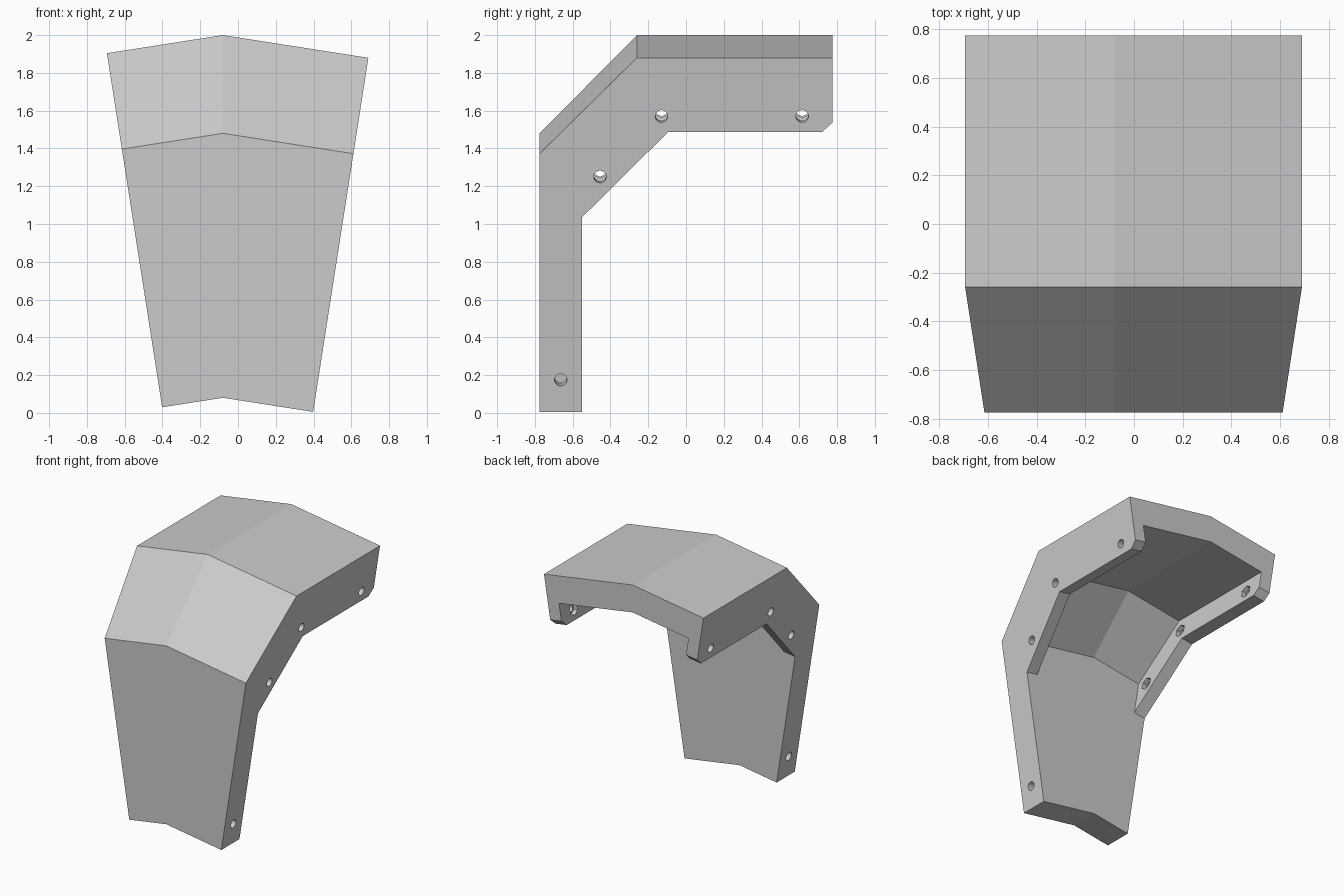
import bpy, bmesh, math
from mathutils import Vector, Matrix

if "Cube" in bpy.data.objects:
    bpy.data.objects.remove(bpy.data.objects["Cube"])

S, FOLD, A = 0.156, -0.08, 0.397   # slope of roof and sides, ridge x, half width at z = 0


def side_point(zc, side, inset=0.0):
    """Where a folded line of ridge height zc meets the slanted side plane."""
    f = FOLD * side
    u = (A - inset + S * zc + S * S * f) / (1 + S * S)
    return side * u, zc - S * (u - f)


def new_object(name, bm):
    bmesh.ops.recalc_face_normals(bm, faces=bm.faces)
    mesh = bpy.data.meshes.new(name)
    bm.to_mesh(mesh)
    bm.free()
    ob = bpy.data.objects.new(name, mesh)
    bpy.context.collection.objects.link(ob)
    return ob


def folded_solid(name, profile, inset=0.0):
    """Sweep a (y, ridge z) profile across the left side, ridge and right side."""
    bm = bmesh.new()
    rows = []
    for side in (-1, 0, 1):
        row = []
        for y, zc in profile:
            x, z = side_point(zc, side, inset) if side else (FOLD, zc)
            row.append(bm.verts.new((x, y, z)))
        rows.append(row)
    n = len(profile)
    for r0, r1 in zip(rows, rows[1:]):
        for i in range(n):
            j = (i + 1) % n
            bm.faces.new((r0[i], r0[j], r1[j], r1[i]))
    bm.faces.new(rows[0])
    bm.faces.new(rows[-1])
    return new_object(name, bm)


def side_bores(name, holes, radius, segments):
    """Bores square to both slanted sides; each hole is (y, ridge z, start, end)."""
    bm = bmesh.new()
    for side in (-1, 1):
        axis = Vector((-side, 0, S)).normalized()
        rot = axis.to_track_quat('Z', 'Y').to_matrix().to_4x4()
        for y, zc, start, end in holes:
            x, z = side_point(zc, side)
            centre = Vector((x, y, z)) + axis * (start + end) / 2
            bmesh.ops.create_cone(bm, cap_ends=True, segments=segments,
                                  radius1=radius, radius2=radius, depth=end - start,
                                  matrix=Matrix.Translation(centre) @ rot)
    return new_object(name, bm)


# Bent guard: full outline including the side flanges
guard = folded_solid("bent_guard", [
    (-0.775, 0.08), (-0.775, 1.48), (-0.26, 2.0), (0.775, 2.0), (0.775, 1.648),
    (0.72, 1.597), (-0.095, 1.597), (-0.55, 1.135), (-0.55, 0.08)])

# Hollow between the flanges
hollow = folded_solid("hollow_cutter", [
    (-0.55, 1.135), (-0.55, 1.395), (-0.16, 1.785), (0.9, 1.785), (0.9, 1.135)], 0.1)

# Screw holes through the flanges, blind hole at the foot, hexagonal nut pockets
flange_spots = [(-0.13, 1.683), (0.615, 1.683), (-0.455, 1.355)]
screws = side_bores("screw_hole_cutter",
                    [(y, z, -0.05, 0.16) for y, z in flange_spots]
                    + [(-0.663, 0.254, -0.05, 0.1)], 0.033, 20)
nuts = side_bores("nut_pocket_cutter",
                  [(y, z, 0.065, 0.16) for y, z in flange_spots], 0.05, 6)

for cutter in (hollow, screws, nuts):
    cutter.hide_render = True
    cutter.hide_viewport = True
    mod = guard.modifiers.new(cutter.name, 'BOOLEAN')
    mod.operation = 'DIFFERENCE'
    mod.solver = 'EXACT'
    mod.object = cutter
